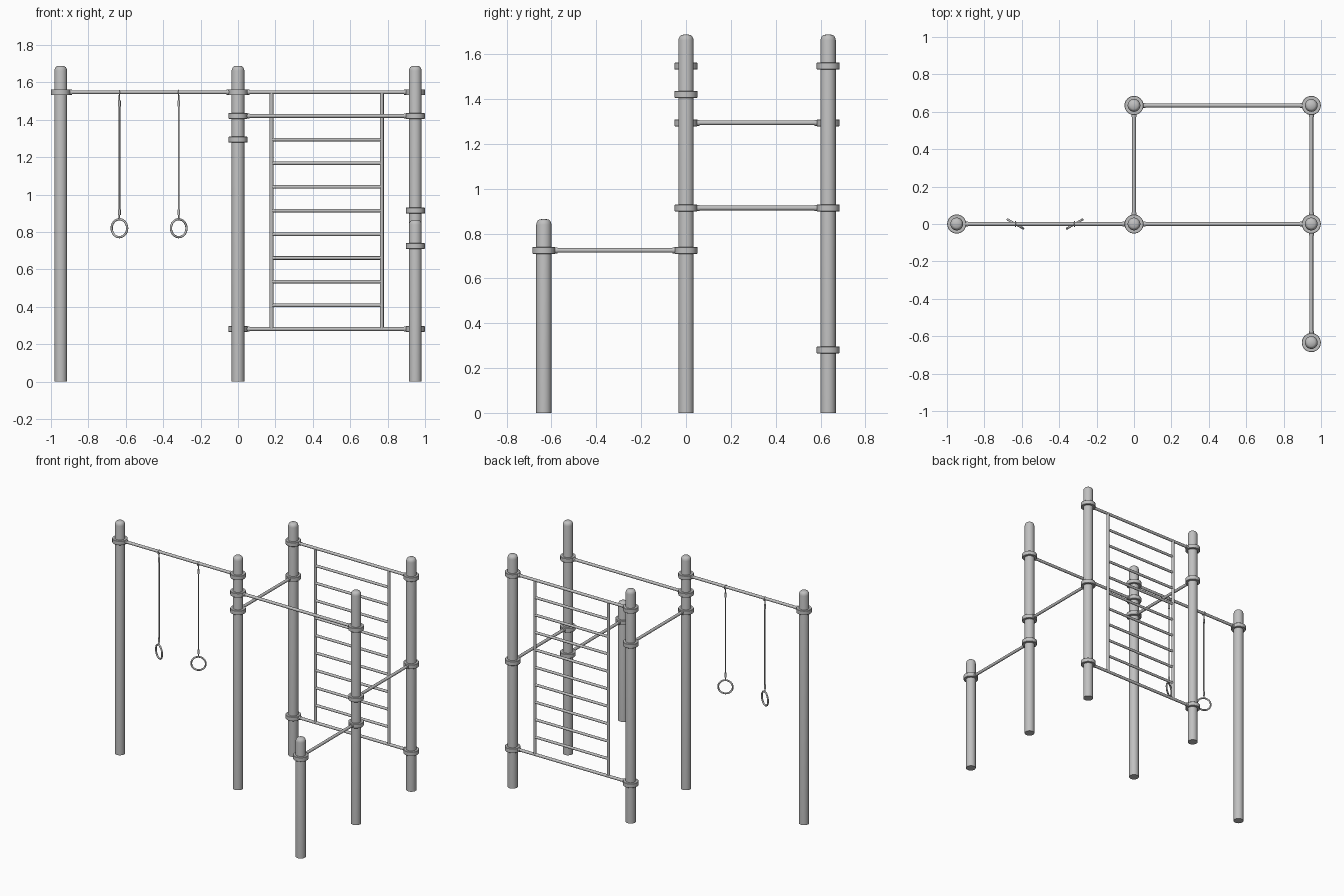
import bpy, bmesh, math
from mathutils import Vector, Matrix

cube = bpy.data.objects.get("Cube")
if cube:
    bpy.data.objects.remove(cube, do_unlink=True)

steel = bpy.data.materials.new("grey_steel")
steel.use_nodes = True
GREY = (0.53, 0.53, 0.53, 1)
steel.diffuse_color = GREY
steel.node_tree.nodes["Principled BSDF"].inputs["Base Color"].default_value = GREY


def finish(name, bm, loc=(0, 0, 0)):
    """Turn a bmesh into a smooth-shaded steel object."""
    bmesh.ops.recalc_face_normals(bm, faces=bm.faces)
    me = bpy.data.meshes.new(name)
    bm.to_mesh(me)
    bm.free()
    me.materials.append(steel)
    ob = bpy.data.objects.new(name, me)
    ob.location = loc
    bpy.context.collection.objects.link(ob)
    bpy.ops.object.select_all(action='DESELECT')
    ob.select_set(True)
    bpy.context.view_layer.objects.active = ob
    bpy.ops.object.shade_smooth_by_angle(angle=math.radians(40))
    return ob


def lathe(name, profile, loc, closed=False, seg=32):
    """Spin an (r, z) profile round the vertical axis."""
    bm = bmesh.new()
    vs = [bm.verts.new((r, 0, z)) for r, z in profile]
    pairs = list(zip(vs, vs[1:])) + ([(vs[-1], vs[0])] if closed else [])
    edges = [bm.edges.new(p) for p in pairs]
    bmesh.ops.spin(bm, geom=vs + edges, axis=(0, 0, 1), cent=(0, 0, 0),
                   angle=math.tau, steps=seg, use_duplicate=False)
    bmesh.ops.remove_doubles(bm, verts=bm.verts, dist=1e-5)
    return finish(name, bm, loc)


def rod(name, a, b, r, seg=16):
    """Straight round bar from a to b."""
    a, b = Vector(a), Vector(b)
    d = b - a
    bm = bmesh.new()
    mat = Matrix.Translation((a + b) / 2) @ d.to_track_quat('Z', 'Y').to_matrix().to_4x4()
    bmesh.ops.create_cone(bm, cap_ends=True, segments=seg, radius1=r, radius2=r,
                          depth=d.length, matrix=mat)
    return finish(name, bm)


def ring(name, loc, major, minor, yaw, seg=32):
    """Upright torus whose plane is turned by yaw about z."""
    n = 10
    prof = [(major + minor * math.cos(math.tau * i / n),
             minor * math.sin(math.tau * i / n)) for i in range(n)]
    ob = lathe(name, prof, loc, closed=True, seg=seg)
    ob.rotation_euler = (math.pi / 2, 0, yaw)
    return ob


S, D = 0.948, 0.634          # post spacing across and in depth
TOP, LOW = 1.688, 0.865      # post heights
POST_R, COLLAR_R, BAR_R = 0.034, 0.051, 0.0105
STEP = 0.1266                # rung spacing
Z0 = 0.281                   # bottom ladder rail


def level(i):
    return Z0 + STEP * i


# Posts with rounded caps
posts = {"left_end": (-S, 0, TOP), "middle_front": (0, 0, TOP),
         "right_front": (S, 0, TOP), "middle_back": (0, D, TOP),
         "right_back": (S, D, TOP), "low": (S, -D, LOW)}
for name, (x, y, h) in posts.items():
    r = POST_R
    lathe(name + "_post", [(0, 0), (r, 0), (r, h - 0.026), (r - 0.002, h - 0.016),
                           (r - 0.007, h - 0.007), (r - 0.014, h - 0.002), (0, h)], (x, y, 0))

# Horizontal bars, each with a clamp collar and socket at both posts
bars = [("ring_bar", "left_end", "middle_front", level(10)),
        ("high_pull_up_bar", "middle_front", "right_front", level(9)),
        ("side_pull_up_bar", "middle_front", "middle_back", level(8)),
        ("waist_bar", "right_front", "right_back", level(5)),
        ("low_bar", "low", "right_front", 0.725),
        ("ladder_top_rail", "middle_back", "right_back", level(10)),
        ("ladder_bottom_rail", "middle_back", "right_back", level(0))]
for name, p, q, z in bars:
    a = Vector((*posts[p][:2], z))
    b = Vector((*posts[q][:2], z))
    u = (b - a).normalized()
    rod(name, a + u * 0.03, b - u * 0.03, BAR_R)
    for end, c, d in (("start", a, u), ("finish", b, -u)):
        i, o, h = POST_R - 0.002, COLLAR_R, 0.0155
        lathe(f"{name}_{end}_collar", [(i, -h), (o - 0.002, -h), (o, -h + 0.002),
                                       (o, h - 0.002), (o - 0.002, h), (i, h)], c, closed=True)
        rod(f"{name}_{end}_socket", c + d * 0.045, c + d * 0.061, 0.0135)

# Wall ladder: two stiles and nine rungs
X1, X2 = 0.179, 0.769
for side, x in (("right", X1), ("left", X2)):
    rod(f"ladder_{side}_stile", (x, D, level(0)), (x, D, level(10)), 0.0105)
for i in range(1, 10):
    rod(f"ladder_rung_{i}", (X1, D, level(i)), (X2, D, level(i)), 0.0095)

# Hanging gymnastic rings
for side, x, yaw in (("right", -0.634, -30), ("left", -0.317, 30)):
    zb = level(10)
    ring(f"{side}_bar_loop", (x, 0, zb - 0.003), 0.0135, 0.003, math.pi / 2, 16)
    rod(f"{side}_upper_link", (x, 0, zb - 0.05), (x, 0, zb - 0.014), 0.004, 10)
    rod(f"{side}_upper_clasp", (x, 0, zb - 0.077), (x, 0, zb - 0.045), 0.0075, 12)
    rod(f"{side}_rope", (x, 0, 0.90), (x, 0, zb - 0.07), 0.0048, 10)
    rod(f"{side}_lower_clasp", (x, 0, 0.89), (x, 0, 0.92), 0.0075, 12)
    rod(f"{side}_lower_link", (x, 0, 0.868), (x, 0, 0.895), 0.004, 10)
    ring(f"{side}_hand_ring", (x, 0, 0.82), 0.048, 0.006, math.radians(yaw))
